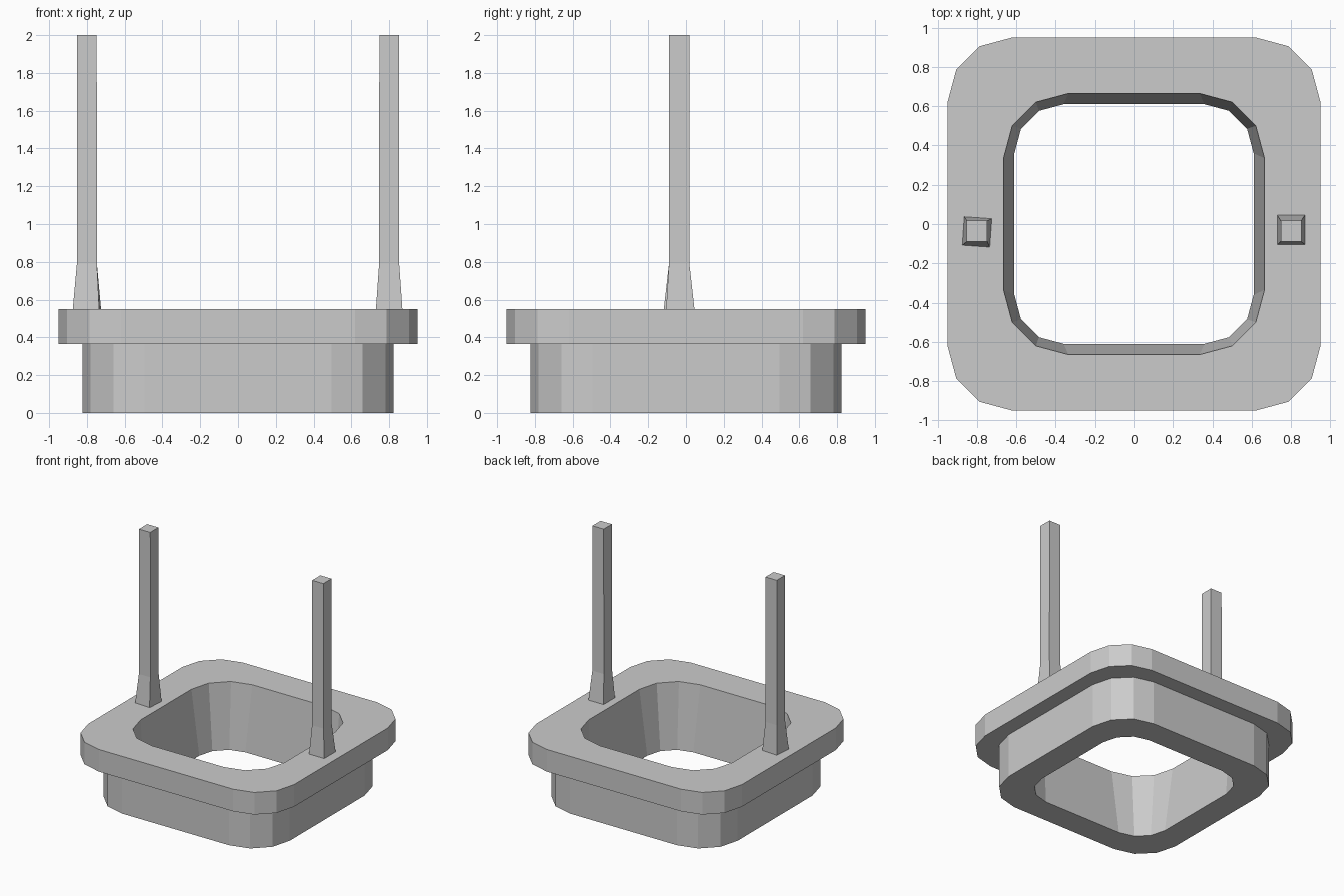
import bpy, bmesh
from math import cos, sin, radians
from mathutils import Vector, Matrix

if "Cube" in bpy.data.objects:
    bpy.data.objects.remove(bpy.data.objects["Cube"])


def rounded_square(half, radius, z, segments=3):
    """Corner points of a square with faceted round corners."""
    c = half - radius
    pts = []
    for q, (sx, sy) in enumerate([(1, 1), (-1, 1), (-1, -1), (1, -1)]):
        for i in range(segments + 1):
            a = radians(90 * q + 90 * i / segments)
            pts.append(Vector((sx * c + radius * cos(a), sy * c + radius * sin(a), z)))
    return pts


def square(cx, cy, w, d, z, turn=0.0):
    rot = Matrix.Rotation(radians(turn), 3, 'Z')
    return [rot @ Vector((sx * w / 2, sy * d / 2, 0)) + Vector((cx, cy, z))
            for sx, sy in [(1, 1), (-1, 1), (-1, -1), (1, -1)]]


def loft(name, rings, closed):
    """Bridge rings in order; join last to first if closed, else cap the ends."""
    bm = bmesh.new()
    loops = [[bm.verts.new(p) for p in ring] for ring in rings]
    pairs = list(zip(loops, loops[1:]))
    if closed:
        pairs.append((loops[-1], loops[0]))
    else:
        bm.faces.new(loops[0])
        bm.faces.new(loops[-1])
    for a, b in pairs:
        n = len(a)
        for i in range(n):
            j = (i + 1) % n
            bm.faces.new((a[i], a[j], b[j], b[i]))
    bmesh.ops.recalc_face_normals(bm, faces=bm.faces)
    mesh = bpy.data.meshes.new(name)
    bm.to_mesh(mesh)
    bm.free()
    obj = bpy.data.objects.new(name, mesh)
    bpy.context.collection.objects.link(obj)
    return obj


# Well ring: lower wall, overhanging rim and tapered opening
loft("well_ring", [rounded_square(*r) for r in [
    (0.824, 0.33, 0.0),
    (0.824, 0.33, 0.365),
    (0.95, 0.33, 0.365),
    (0.95, 0.33, 0.55),
    (0.665, 0.33, 0.55),
    (0.61, 0.25, 0.0),
]], closed=True)

# Posts with flared feet; the left foot is slightly twisted
for name, side, foot_y, foot_d, turn in [("right_post", 1, -0.03, 0.15, 0),
                                         ("left_post", -1, -0.04, 0.145, -4)]:
    x = side * 0.80
    loft(name, [
        square(x, foot_y, 0.14, foot_d, 0.55, turn),
        square(x, -0.036, 0.106, 0.108, 0.79),
        square(x, -0.036, 0.104, 0.108, 2.0),
    ], closed=False)
